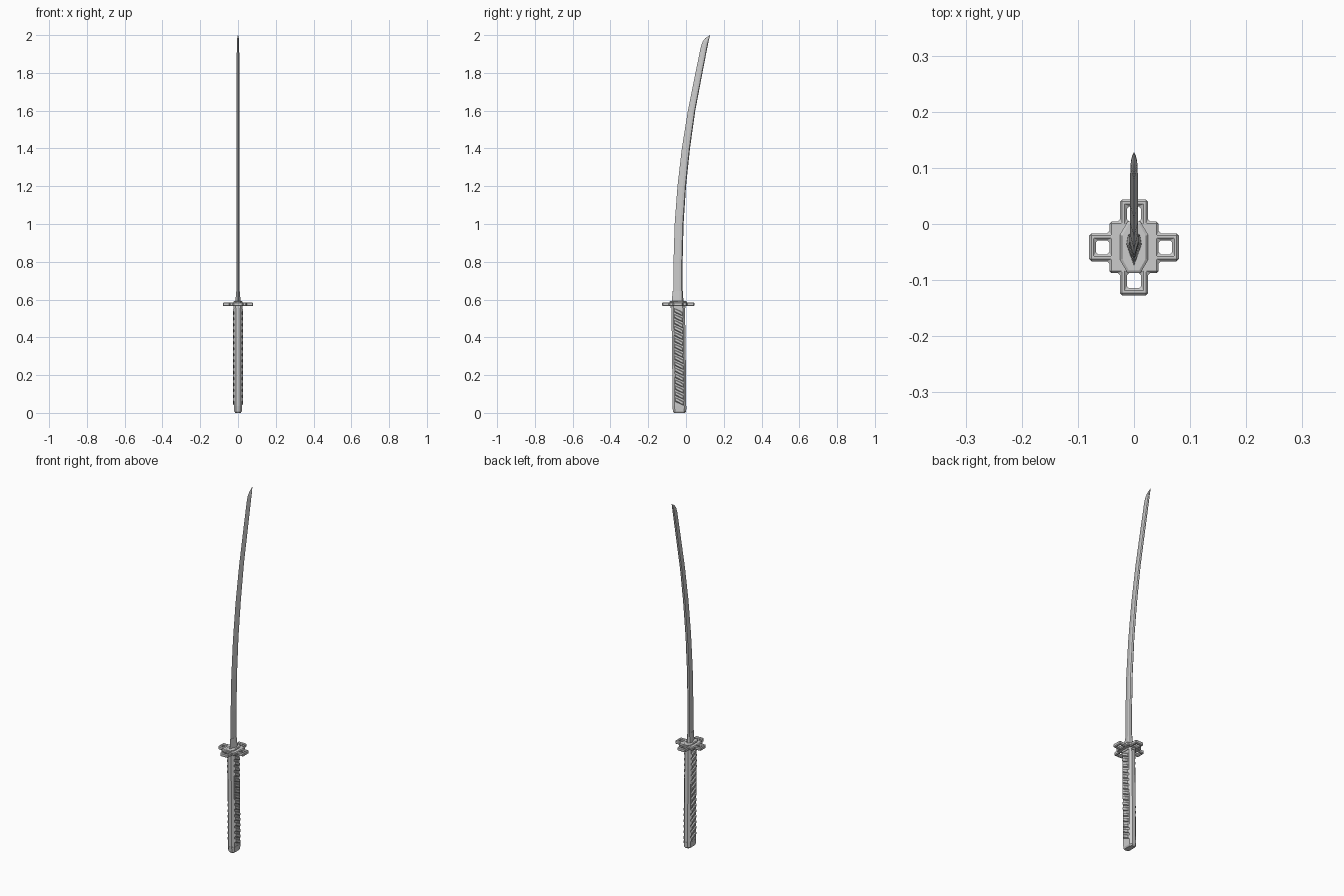
import bpy, bmesh, math

if "Cube" in bpy.data.objects:
    bpy.data.objects.remove(bpy.data.objects["Cube"])

CY = -0.0415  # y centre of the guard and handle top


def finish(bm, name):
    bmesh.ops.recalc_face_normals(bm, faces=bm.faces)
    me = bpy.data.meshes.new(name)
    bm.to_mesh(me)
    bm.free()
    ob = bpy.data.objects.new(name, me)
    bpy.context.collection.objects.link(ob)
    return ob


def loft(name, rings):
    """Skin a list of equal-length point rings and cap both ends."""
    bm = bmesh.new()
    rows = [[bm.verts.new(p) for p in r] for r in rings]
    n = len(rows[0])
    for a, b in zip(rows, rows[1:]):
        for i in range(n):
            j = (i + 1) % n
            bm.faces.new((a[i], a[j], b[j], b[i]))
    bm.faces.new(rows[0])
    bm.faces.new(rows[-1])
    return finish(bm, name)


def octagon(cy, z, hx, hy, kx=0.5, ky=0.6):
    """Elongated eight-sided ring; kx, ky set the size of the flats."""
    pts = [(hx, -hy*ky), (hx, hy*ky), (hx*kx, hy), (-hx*kx, hy),
           (-hx, hy*ky), (-hx, -hy*ky), (-hx*kx, -hy), (hx*kx, -hy)]
    return [(x, cy + y, z) for x, y in pts]


def blade_ring(z, edge, spine, t):
    """Sharp edge at -y, ridge towards the back, peaked spine at +y."""
    w = spine - edge
    r, s = edge + w*0.62, edge + w*0.9
    return [(0, edge, z), (t, r, z), (t*0.8, s, z), (0, spine, z),
            (-t*0.8, s, z), (-t, r, z)]


# Blade: z, edge y, spine y, half thickness
stations = [(0.57, -0.068, -0.020, 0.008), (0.80, -0.066, -0.018, 0.008),
            (1.00, -0.060, -0.013, 0.008), (1.20, -0.045, 0.000, 0.0075),
            (1.40, -0.022, 0.021, 0.0075), (1.60, 0.010, 0.049, 0.007),
            (1.80, 0.050, 0.087, 0.007), (1.94, 0.079, 0.114, 0.0065),
            (1.965, 0.088, 0.119, 0.006), (1.985, 0.103, 0.124, 0.004),
            (2.00, 0.1265, 0.128, 0.0006)]
loft("blade", [blade_ring(*s) for s in stations])

# Tapered collar where the blade leaves the guard
loft("blade_collar", [blade_ring(0.575, -0.075, -0.013, 0.014),
                      blade_ring(0.600, -0.074, -0.014, 0.013),
                      blade_ring(0.645, -0.071, -0.017, 0.009)])

# Guard: stepped cross plate with a square window in each arm
xs = [-0.080, -0.068, -0.044, -0.025, -0.0125, 0.0125, 0.025, 0.044, 0.068, 0.080]
ys = [-0.0855, -0.073, -0.046, -0.025, -0.0125, 0.0125, 0.025, 0.046, 0.073, 0.0855]


def in_guard(x, y):
    x, y = abs(x), abs(y)
    if (x < 0.0125 and 0.046 < y < 0.073) or (y < 0.0125 and 0.044 < x < 0.068):
        return False
    return x < 0.025 or y < 0.025 or (x < 0.044 and y < 0.046)


bm = bmesh.new()
grid = [[bm.verts.new((x, y + CY, 0.565)) for y in ys] for x in xs]
for i in range(len(xs) - 1):
    for j in range(len(ys) - 1):
        if in_guard((xs[i] + xs[i+1])/2, (ys[j] + ys[j+1])/2):
            bm.faces.new((grid[i][j], grid[i+1][j], grid[i+1][j+1], grid[i][j+1]))
bmesh.ops.delete(bm, geom=[v for v in bm.verts if not v.link_faces], context='VERTS')
ext = bmesh.ops.extrude_face_region(bm, geom=bm.faces[:], use_keep_orig=True)
for v in ext["geom"]:
    if isinstance(v, bmesh.types.BMVert):
        v.co.z += 0.02
guard = finish(bm, "guard")
bev = guard.modifiers.new("bevel", 'BEVEL')
bev.width = 0.004
bev.segments = 1
bev.limit_method = 'ANGLE'

# Washers above and below the guard
loft("upper_washer", [octagon(CY, 0.583, 0.025, 0.046, 0.45, 0.5),
                      octagon(CY, 0.589, 0.025, 0.046, 0.45, 0.5),
                      octagon(CY, 0.592, 0.021, 0.041, 0.45, 0.5)])
loft("lower_washer", [octagon(CY, 0.555, 0.024, 0.040),
                      octagon(CY, 0.567, 0.024, 0.040)])


# Handle: gently curved eight-sided grip
def grip_y(z):
    return -0.035 - 0.0065*(z/0.56)**1.5


loft("handle", [octagon(grip_y(z), z, 0.0205, 0.036, 0.5, 0.7)
                for z in (0.03, 0.16, 0.29, 0.42, 0.56)])

# Pommel cap
loft("pommel", [octagon(-0.034, 0.0, 0.015, 0.029, 0.5, 0.7),
                octagon(-0.034, 0.008, 0.020, 0.035, 0.5, 0.7),
                octagon(-0.035, 0.036, 0.0215, 0.037, 0.5, 0.7)])

# Slanted wrap ridges along both broad sides of the grip
bm = bmesh.new()
COUNT = 16
for k in range(COUNT):
    zc = 0.062 + k*(0.535 - 0.062)/(COUNT - 1)
    cy = grip_y(zc)
    for side in (1, -1):
        ends = []
        for u in (-1, 1):
            y, z = cy + u*0.025, zc - u*0.011
            prof = [(0.018, -0.014), (0.0255, -0.007), (0.0255, 0.006), (0.018, 0.010)]
            ends.append([bm.verts.new((side*px, y - u*(px - 0.018)*0.6, z + pz))
                         for px, pz in prof])
        a, b = ends
        for i in range(4):
            j = (i + 1) % 4
            bm.faces.new((a[i], a[j], b[j], b[i]))
        bm.faces.new(a)
        bm.faces.new(b)
finish(bm, "handle_wrap")
